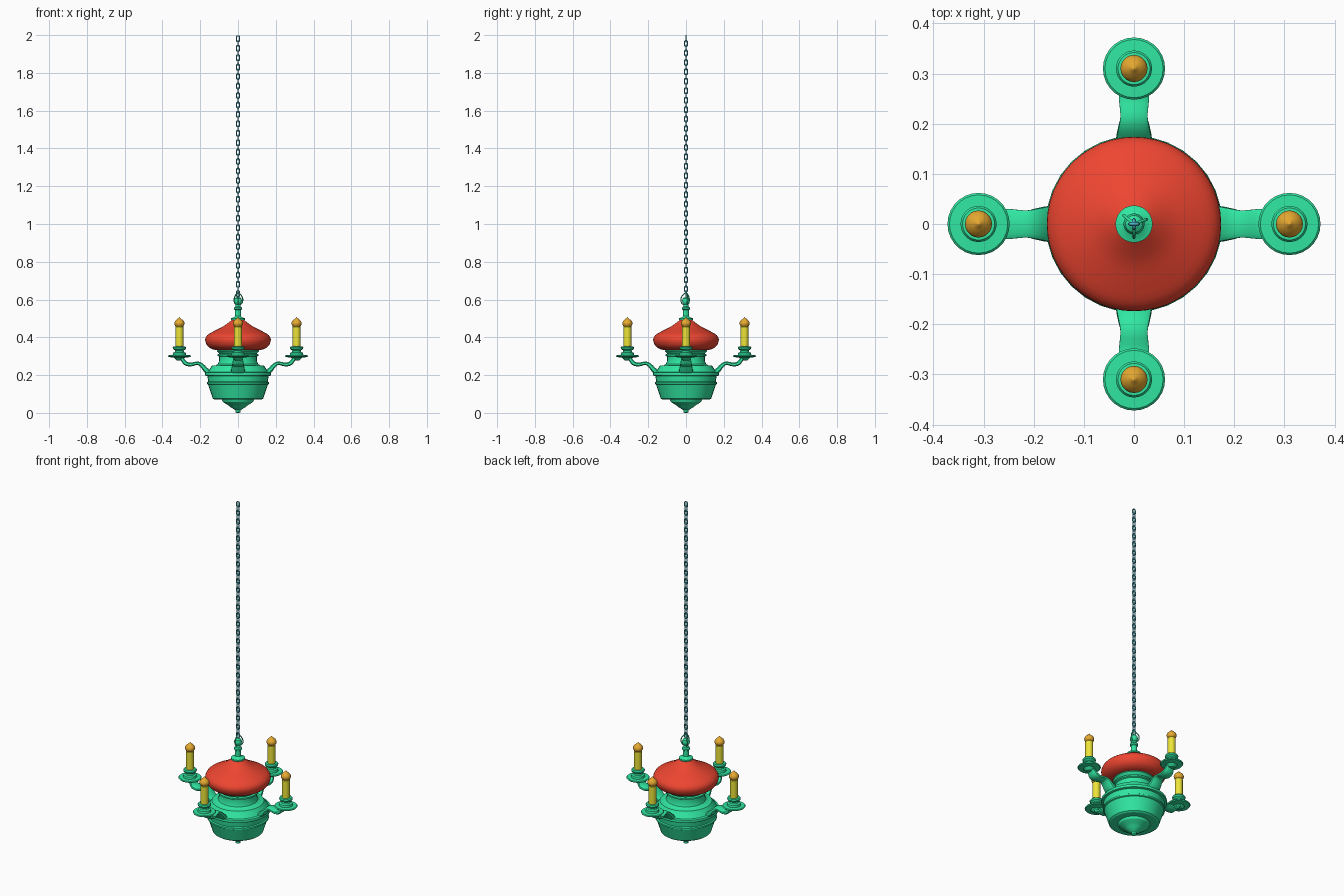
import bpy, bmesh, math
from mathutils import Vector, Matrix

if "Cube" in bpy.data.objects:
    bpy.data.objects.remove(bpy.data.objects["Cube"])


def material(name, rgb):
    m = bpy.data.materials.new(name)
    m.diffuse_color = (*rgb, 1)
    m.use_nodes = True
    m.node_tree.nodes["Principled BSDF"].inputs["Base Color"].default_value = m.diffuse_color
    return m


GREEN = material("green_metal", (0.03, 0.80, 0.36))
RED = material("red_shade", (0.85, 0.06, 0.03))
YELLOW = material("yellow_wax", (0.85, 0.78, 0.04))
ORANGE = material("orange_flame", (0.80, 0.40, 0.03))
TEAL = material("teal_chain", (0.07, 0.48, 0.58))


def finish(name, bm, mat, angle=32):
    bmesh.ops.recalc_face_normals(bm, faces=bm.faces)
    me = bpy.data.meshes.new(name)
    bm.to_mesh(me)
    bm.free()
    for p in me.polygons:
        p.use_smooth = True
    me.set_sharp_from_angle(angle=math.radians(angle))
    me.materials.append(mat)
    ob = bpy.data.objects.new(name, me)
    bpy.context.collection.objects.link(ob)
    return ob


def skin(bm, rings, closed=False):
    """Bridge rings of points into a tube, capped unless closed."""
    vs = [[bm.verts.new(p) for p in r] for r in rings]
    n = len(vs[0])
    pairs = list(zip(vs, vs[1:])) + ([(vs[-1], vs[0])] if closed else [])
    for a, b in pairs:
        for i in range(n):
            j = (i + 1) % n
            bm.faces.new((a[i], a[j], b[j], b[i]))
    if not closed:
        bm.faces.new(vs[0])
        bm.faces.new(vs[-1])


def lathe(name, profile, mat, sides=32, at=(0, 0), angle=32):
    bm = bmesh.new()
    turn = [2 * math.pi * i / sides for i in range(sides)]
    skin(bm, [[(at[0] + r * math.cos(t), at[1] + r * math.sin(t), z)
               for t in turn] for r, z in profile])
    return finish(name, bm, mat, angle)


def sweep(bm, path, section, side, closed=False):
    """Sweep a (width, thickness) section along a planar path; side is the plane normal."""
    pts = [Vector(p) for p in path]
    n = len(pts)
    rings = []
    for i, p in enumerate(pts):
        a = pts[(i - 1) % n] if closed or i else p
        b = pts[(i + 1) % n] if closed or i < n - 1 else p
        up = (b - a).normalized().cross(side)
        rings.append([p + side * w + up * t for w, t in section(i)])
    skin(bm, rings, closed)


def circle(r, n):
    return [(r * math.cos(2 * math.pi * i / n), r * math.sin(2 * math.pi * i / n))
            for i in range(n)]


def smooth_path(pts, steps=4):
    """Catmull-Rom interpolation through points of any dimension."""
    out = []
    p = [pts[0]] + pts + [pts[-1]]
    for k in range(1, len(p) - 2):
        for s in range(steps):
            t = s / steps
            out.append(tuple(0.5 * (2 * b + (c - a) * t + (2 * a - 5 * b + 4 * c - d) * t * t
                                    + (3 * b - a - 3 * c + d) * t ** 3)
                             for a, b, c, d in zip(*p[k - 1:k + 3])))
    return out + [pts[-1]]


# Turned central body with bottom finial, bowl, band, shoulder and neck
lathe("body", [(0.008, 0.0), (0.014, 0.004), (0.014, 0.014), (0.022, 0.02), (0.04, 0.03),
               (0.045, 0.036), (0.06, 0.045), (0.08, 0.058), (0.085, 0.07), (0.125, 0.07),
               (0.134, 0.076), (0.158, 0.15), (0.164, 0.153), (0.164, 0.162), (0.158, 0.166),
               (0.162, 0.195), (0.174, 0.198), (0.176, 0.205), (0.174, 0.213), (0.162, 0.216),
               (0.146, 0.238), (0.138, 0.25), (0.118, 0.252), (0.106, 0.26), (0.1, 0.275),
               (0.1, 0.298), (0.108, 0.302), (0.108, 0.31), (0.1, 0.314), (0.112, 0.328),
               (0.112, 0.335), (0.09, 0.345)], GREEN)

# Red onion-shaped shade
lathe("shade", smooth_path([(0.1, 0.331), (0.135, 0.337), (0.162, 0.355), (0.174, 0.386),
                            (0.162, 0.412), (0.125, 0.434), (0.08, 0.457), (0.045, 0.482),
                            (0.028, 0.496)], 3), RED, 48, angle=60)

# Stem above the shade
lathe("stem", [(0.03, 0.488), (0.037, 0.493), (0.037, 0.501), (0.024, 0.505), (0.016, 0.512),
               (0.016, 0.545), (0.021, 0.549), (0.021, 0.558), (0.014, 0.563), (0.012, 0.575),
               (0.019, 0.584), (0.021, 0.595), (0.017, 0.606), (0.007, 0.613)], GREEN, 24)

# Three curved prongs holding the chain
bm = bmesh.new()
for a in (20, 140, 270):
    t = math.radians(a)
    d = Vector((math.cos(t), math.sin(t), 0))
    path = [d * r + Vector((0, 0, z)) for r, z in
            smooth_path([(0.012, 0.572), (0.024, 0.583), (0.027, 0.602),
                         (0.02, 0.62), (0.004, 0.636)], 3)]
    sweep(bm, path, lambda i: circle(0.003, 6), Vector((-d.y, d.x, 0)))
finish("chain_holder", bm, GREEN, 60)

# Chain of alternating oval links
WIRE, PITCH = 0.0035, 0.025
bm = bmesh.new()
half = PITCH / 2 + WIRE
for k in range(55):
    z = 2.0 - half - WIRE - k * PITCH
    d = Vector((1, 0, 0)) if k % 2 == 0 else Vector((0, 1, 0))
    side = Vector((0, 0, 1)).cross(d)
    bend = 0.0085
    path = []
    for i in range(14):
        t = math.pi * (i % 7) / 6 + (math.pi if i >= 7 else 0)
        shift = (half - bend) * (1 if i < 7 else -1)
        path.append(d * bend * math.cos(t) + Vector((0, 0, z + shift + bend * math.sin(t))))
    sweep(bm, path, lambda i: circle(WIRE, 6), side, True)
finish("chain", bm, TEAL, 70)

# Four arms, each with drip tray, candle and flame
ARM = smooth_path([(0.13, 0.205, 0.036, 0.014), (0.165, 0.222, 0.036, 0.014),
                   (0.192, 0.252, 0.031, 0.011), (0.215, 0.263, 0.027, 0.009),
                   (0.25, 0.256, 0.030, 0.010), (0.277, 0.262, 0.030, 0.011),
                   (0.292, 0.280, 0.026, 0.010), (0.306, 0.296, 0.022, 0.008)], 3)


def arm_section(i):
    w, t = ARM[i][2:]
    c = w * 0.72
    return [(w, -t / 2), (w, t / 2), (c, t), (-c, t), (-w, t / 2), (-w, -t / 2), (-c, -t), (c, -t)]


for name, k in (("right", 0), ("back", 1), ("left", 2), ("front", 3)):
    t = k * math.pi / 2
    d = Vector((round(math.cos(t)), round(math.sin(t)), 0))
    bm = bmesh.new()
    sweep(bm, [d * p[0] + Vector((0, 0, p[1])) for p in ARM], arm_section,
          Vector((-d.y, d.x, 0)))
    finish(name + "_arm", bm, GREEN, 40)
    at = (d.x * 0.31, d.y * 0.31)
    lathe(name + "_tray", [(0.014, 0.278), (0.024, 0.286), (0.03, 0.292), (0.058, 0.296),
                           (0.062, 0.301), (0.058, 0.305), (0.036, 0.306), (0.034, 0.318),
                           (0.024, 0.322), (0.022, 0.33), (0.034, 0.338), (0.036, 0.346),
                           (0.032, 0.352), (0.018, 0.353)], GREEN, 28, at)
    lathe(name + "_candle", [(0.021, 0.345), (0.021, 0.455), (0.018, 0.459)], YELLOW, 20, at)
    lathe(name + "_flame", [(0.014, 0.454), (0.021, 0.459), (0.026, 0.468), (0.027, 0.476),
                            (0.023, 0.486), (0.013, 0.495), (0.005, 0.502), (0.001, 0.507)],
          ORANGE, 20, at, 60)
